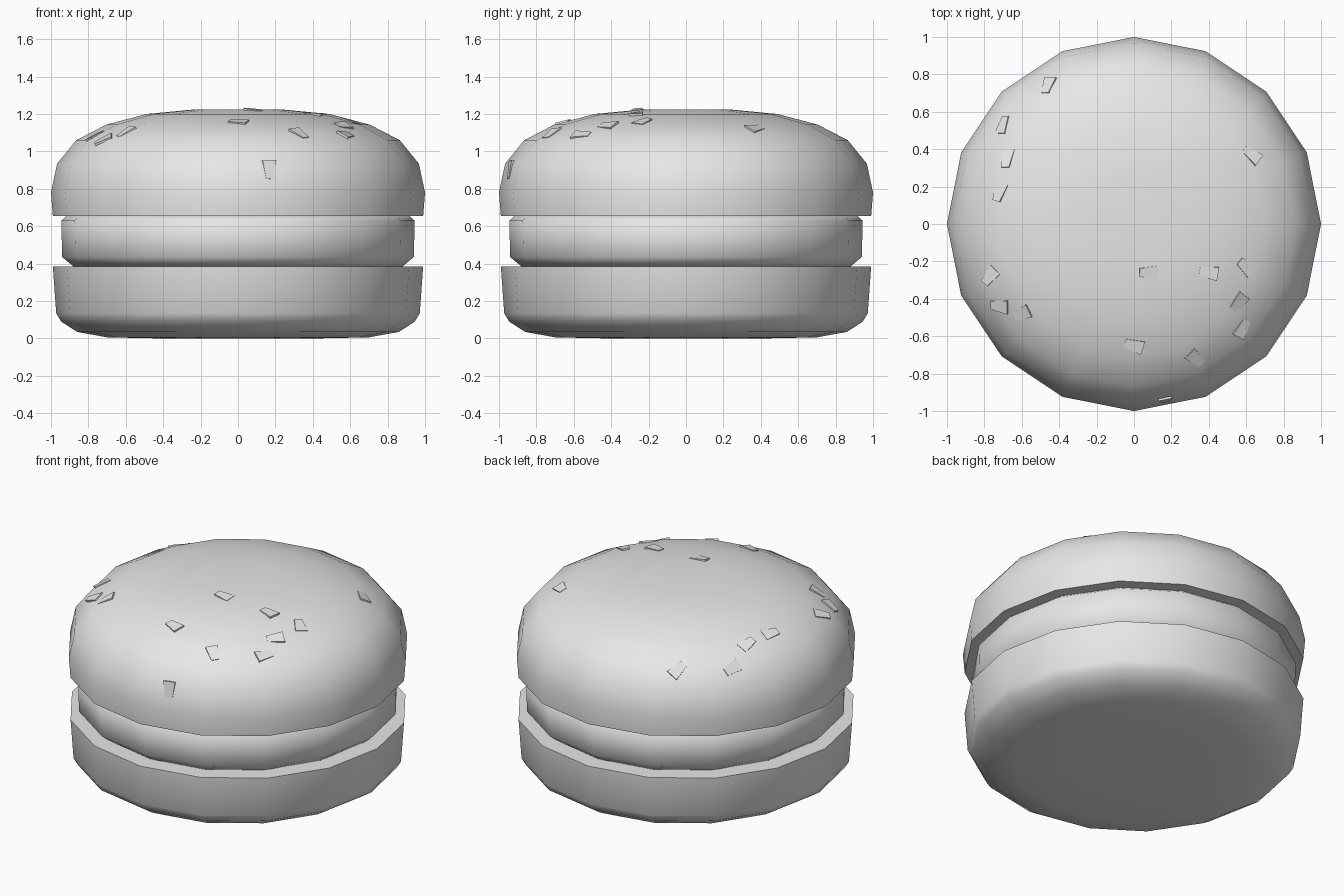
import bpy, bmesh, math, random
from mathutils import Vector, Matrix
from mathutils.bvhtree import BVHTree

cube = bpy.data.objects.get("Cube")
if cube:
    bpy.data.objects.remove(cube, do_unlink=True)

SIDES = 16
random.seed(4)

grey = bpy.data.materials.new("plain_grey")
grey.use_nodes = True
grey.diffuse_color = (0.8, 0.8, 0.8, 1)
grey.node_tree.nodes["Principled BSDF"].inputs["Base Color"].default_value = (0.8, 0.8, 0.8, 1)


def make_object(name, bm, smooth_angle):
    mesh = bpy.data.meshes.new(name)
    bmesh.ops.recalc_face_normals(bm, faces=bm.faces)
    bm.to_mesh(mesh)
    mesh.materials.append(grey)
    obj = bpy.data.objects.new(name, mesh)
    bpy.context.collection.objects.link(obj)
    if smooth_angle:
        bpy.ops.object.select_all(action="DESELECT")
        obj.select_set(True)
        bpy.context.view_layer.objects.active = obj
        bpy.ops.object.shade_smooth_by_angle(angle=math.radians(smooth_angle))
    return obj


def lathe(name, profile):
    """Stack rings of (radius, height) and close both ends."""
    bm = bmesh.new()
    rings = []
    for r, z in profile:
        angles = [math.tau * i / SIDES for i in range(SIDES)]
        rings.append([bm.verts.new((r * math.cos(a), r * math.sin(a), z)) for a in angles])
    for low, high in zip(rings, rings[1:]):
        for i in range(SIDES):
            j = (i + 1) % SIDES
            bm.faces.new((low[i], low[j], high[j], high[i]))
    bm.faces.new(rings[0])
    bm.faces.new(rings[-1])
    obj = make_object(name, bm, 60)
    tree = BVHTree.FromBMesh(bm)
    bm.free()
    return obj, tree


# Buns and patty
lathe("bottom_bun", [(0.4, 0), (0.7, 0.006), (0.86, 0.035), (0.945, 0.09),
                     (0.972, 0.135), (0.99, 0.385)])
lathe("patty", [(0.88, 0.385), (0.94, 0.435), (0.945, 0.63), (0.915, 0.656)])
_, dome = lathe("top_bun", [(0.99, 0.655), (1.0, 0.78), (0.967, 0.935), (0.865, 1.06),
                            (0.705, 1.143), (0.49, 1.2), (0.25, 1.223)])

# Seeds half sunk in the dome
spots = [(0.56, -0.42), (-0.72, -0.44), (0.4, -0.26), (0.6, -0.23), (0.58, -0.56),
         (0.33, -0.72), (0, -0.65), (0.08, -0.26), (-0.68, 0.35), (0.63, 0.37),
         (-0.7, 0.53), (-0.72, 0.17), (-0.46, 0.74), (-0.77, -0.28), (0.17, -0.94),
         (-0.6, -0.48)]
seeds = bmesh.new()
for x, y in spots:
    point, normal, _, _ = dome.ray_cast(Vector((x, y, 2)), Vector((0, 0, -1)))
    if point is None:
        continue
    turn = normal.to_track_quat("Z", "Y").to_matrix().to_4x4()
    spin = Matrix.Rotation(random.uniform(0, math.tau), 4, "Z")
    tilt = Matrix.Rotation(random.uniform(-0.1, 0.1), 4, "X")
    made = bmesh.ops.create_cube(seeds, size=1)["verts"]
    for v in made:
        taper = 0.6 if v.co.y > 0 else 1
        v.co = Vector((v.co.x * 0.075 * taper, v.co.y * 0.1, v.co.z * 0.012))
    bmesh.ops.transform(seeds, matrix=Matrix.Translation(point) @ turn @ spin @ tilt, verts=made)
make_object("seeds", seeds, 0)
seeds.free()
